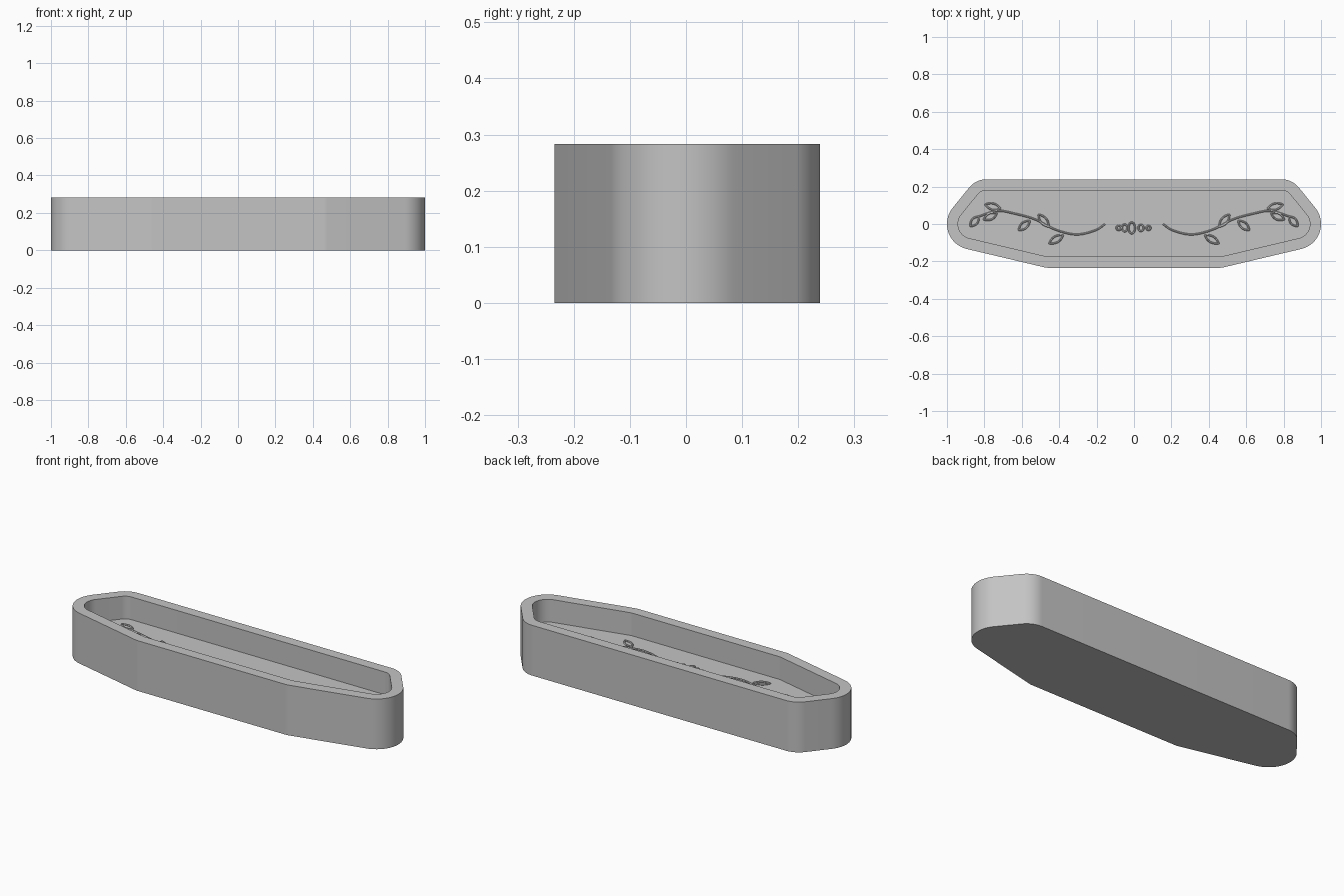
import bpy, bmesh, math
from mathutils import Vector

cube = bpy.data.objects.get("Cube")
if cube:
    bpy.data.objects.remove(cube, do_unlink=True)

HEIGHT, FLOOR, RIM = 0.283, 0.155, 0.059

grey = bpy.data.materials.new("plain_grey")
grey.use_nodes = True
colour = (0.55, 0.55, 0.55, 1)
grey.diffuse_color = colour
grey.node_tree.nodes["Principled BSDF"].inputs["Base Color"].default_value = colour

# Rounded corners of the right half: centre x, centre y, radius, start and end angle
CORNERS = [(0.46, -0.155, 0.02, -90, -77.4, 4),
           (0.863, 0, 0.078, -77.4, 40, 20),
           (0.789, 0.12, 0.06, 40, 90, 10)]


def outline(offset):
    """Closed tray outline, grown outwards by the offset."""
    half = []
    for cx, cy, r, a0, a1, steps in CORNERS:
        for i in range(steps + 1):
            a = math.radians(a0 + (a1 - a0) * i / steps)
            half.append((cx + (r + offset) * math.cos(a),
                         cy + (r + offset) * math.sin(a)))
    return half + [(-x, y) for x, y in reversed(half)]


def finish(obj):
    obj.data.materials.append(grey)
    bpy.ops.object.select_all(action="DESELECT")
    obj.select_set(True)
    bpy.context.view_layer.objects.active = obj
    if obj.type == "CURVE":
        bpy.ops.object.convert(target="MESH")
    bpy.ops.object.shade_smooth_by_angle(angle=math.radians(30))


def ridges(name, paths):
    """Thin raised lines on the tray floor; each path is (points, closed)."""
    curve = bpy.data.curves.new(name, "CURVE")
    curve.dimensions = "3D"
    curve.bevel_depth = 0.005
    curve.bevel_resolution = 1
    for points, closed in paths:
        spline = curve.splines.new("POLY")
        spline.points.add(len(points) - 1)
        spline.use_cyclic_u = closed
        for p, (x, y) in zip(spline.points, points):
            p.co = (x, y, FLOOR + 0.003, 1)
    obj = bpy.data.objects.new(name, curve)
    bpy.context.collection.objects.link(obj)
    finish(obj)


def loop(cx, cy, length, width, angle, pointed):
    """Oval loop, or a leaf loop with pinched tips."""
    a = math.radians(angle)
    pts = []
    for i in range(20):
        t = math.tau * i / 20
        u = length * math.cos(t)
        v = width * math.sin(t) * (abs(math.sin(t)) if pointed else 1)
        pts.append((cx + u * math.cos(a) - v * math.sin(a),
                    cy + u * math.sin(a) + v * math.cos(a)))
    return pts


def smooth_path(points, steps=6):
    """Smooth path through the given points."""
    p = [Vector(q) for q in [points[0]] + points + [points[-1]]]
    out = []
    for a, b, c, d in zip(p, p[1:], p[2:], p[3:]):
        for i in range(steps):
            t = i / steps
            out.append(0.5 * (2 * b + (c - a) * t + (2 * a - 5 * b + 4 * c - d) * t**2
                              + (3 * b - a - 3 * c + d) * t**3))
    return out + [p[-1]]


# Tray body: base, outer wall, rim, inner wall and floor
bm = bmesh.new()
rings = [[bm.verts.new((x, y, z)) for x, y in outline(d)]
         for d, z in ((RIM, 0), (RIM, HEIGHT), (0, HEIGHT), (0, FLOOR))]
count = len(rings[0])
for low, high in zip(rings, rings[1:]):
    for i in range(count):
        j = (i + 1) % count
        bm.faces.new((low[i], low[j], high[j], high[i]))
bm.faces.new(rings[0][::-1])
bm.faces.new(rings[-1])
bmesh.ops.recalc_face_normals(bm, faces=bm.faces[:])
mesh = bpy.data.meshes.new("tray_body")
bm.to_mesh(mesh)
bm.free()
tray = bpy.data.objects.new("tray_body", mesh)
bpy.context.collection.objects.link(tray)
finish(tray)

# Vine stems and leaves, one set on each side
STEM = [(0.155, 0), (0.21, -0.035), (0.31, -0.056), (0.42, -0.03),
        (0.53, 0.025), (0.64, 0.056), (0.73, 0.07), (0.83, 0.04)]
LEAVES = [(0.852, 0.014, 0.034, -50), (0.755, 0.093, 0.042, 15),
          (0.768, 0.04, 0.038, -25), (0.483, 0.018, 0.042, 50),
          (0.587, -0.008, 0.038, -40), (0.416, -0.082, 0.042, -30)]
for side, s in (("left", 1), ("right", -1)):
    paths = [(smooth_path(STEM), False)]
    paths += [(loop(x, y, n, 0.017, a, True), True) for x, y, n, a in LEAVES]
    ridges(side + "_vine", [([(s * x, y) for x, y in pts], c) for pts, c in paths])

# Row of ovals in the middle
OVALS = [(-0.082, 0.012, 0.012), (-0.05, 0.014, 0.019), (-0.012, 0.017, 0.03),
         (0.037, 0.014, 0.017), (0.077, 0.011, 0.011)]
ridges("centre_ovals", [(loop(x, -0.021, w, h, 0, False), True) for x, w, h in OVALS])
